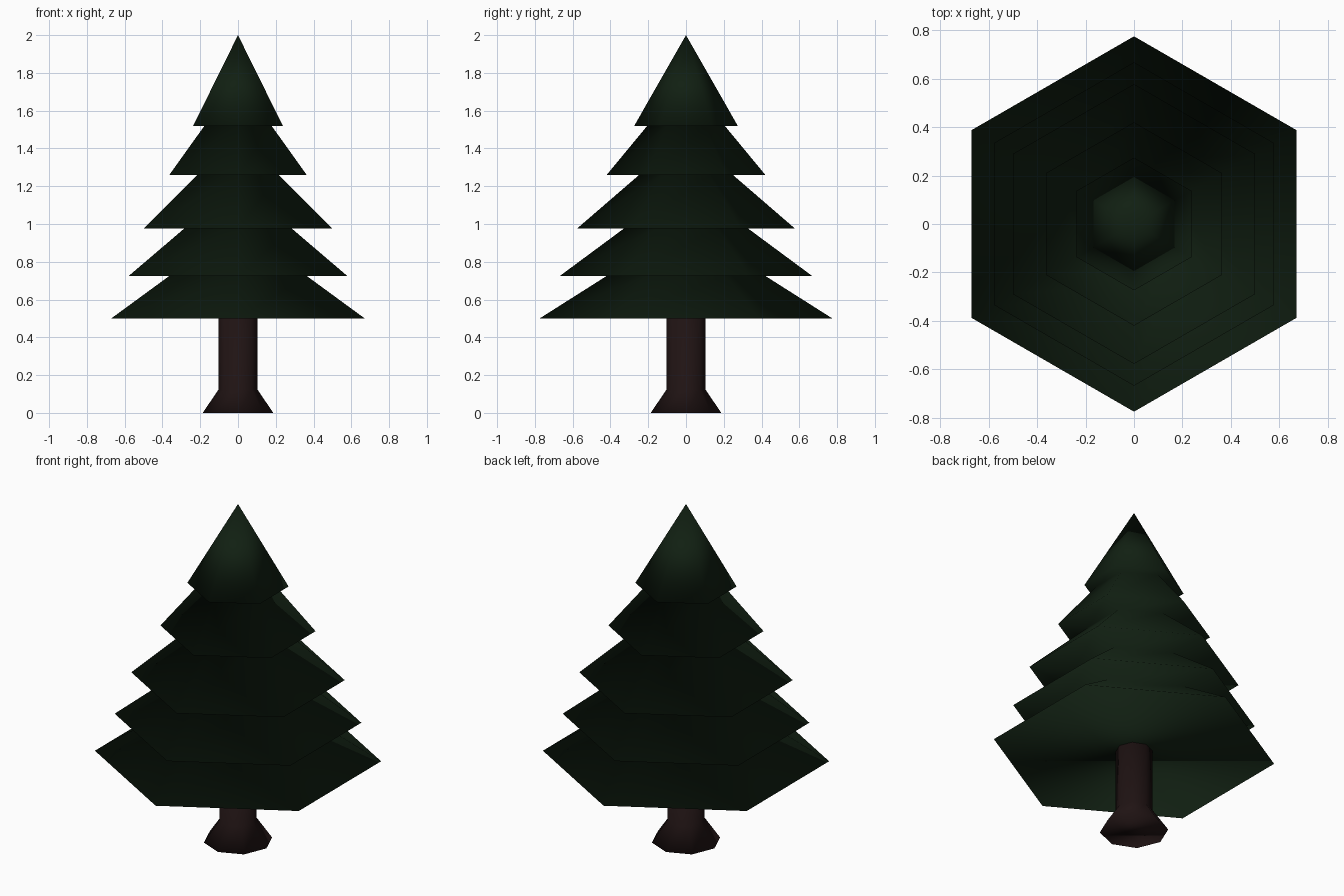
import bpy, bmesh, math

if "Cube" in bpy.data.objects:
    bpy.data.objects.remove(bpy.data.objects["Cube"])

def material(name, color):
    m = bpy.data.materials.new(name)
    m.diffuse_color = (*color, 1)
    m.use_nodes = True
    m.node_tree.nodes["Principled BSDF"].inputs["Base Color"].default_value = m.diffuse_color
    return m

def lathe(name, profile, sides, start, mat):
    """Stack polygon rings from (radius, z) pairs; radius 0 closes to a point."""
    bm = bmesh.new()
    rings = []
    for r, z in profile:
        if r == 0:
            rings.append([bm.verts.new((0, 0, z))])
        else:
            angles = [start + 2 * math.pi * i / sides for i in range(sides)]
            rings.append([bm.verts.new((r * math.cos(a), r * math.sin(a), z)) for a in angles])
    for low, high in zip(rings, rings[1:]):
        for i in range(sides):
            j = (i + 1) % sides
            top = [high[0]] if len(high) == 1 else [high[j], high[i]]
            bm.faces.new([low[i], low[j]] + top)
    # flat caps on open ends
    bm.faces.new(rings[0][::-1])
    if len(rings[-1]) > 1:
        bm.faces.new(rings[-1])
    bmesh.ops.recalc_face_normals(bm, faces=bm.faces)
    for f in bm.faces:
        f.smooth = True
    mesh = bpy.data.meshes.new(name)
    bm.to_mesh(mesh)
    bm.free()
    mesh.materials.append(mat)
    obj = bpy.data.objects.new(name, mesh)
    bpy.context.collection.objects.link(obj)
    return obj

green = material("needles", (0.0055, 0.014, 0.006))
brown = material("bark", (0.014, 0.0065, 0.0065))

# Octagonal trunk with a flared foot
lathe("trunk", [(0.187, 0), (0.102, 0.125), (0.102, 0.5)], 8, 0, brown)

# Five hexagonal tiers, each with a flat ledge overhanging the one below
foliage = [(0.775, 0.50), (0.42, 0.725),
           (0.668, 0.725), (0.33, 0.975),
           (0.578, 0.975), (0.248, 1.26),
           (0.42, 1.26), (0.205, 1.52),
           (0.274, 1.52), (0, 2.0)]
lathe("foliage", foliage, 6, math.pi / 2, green)
